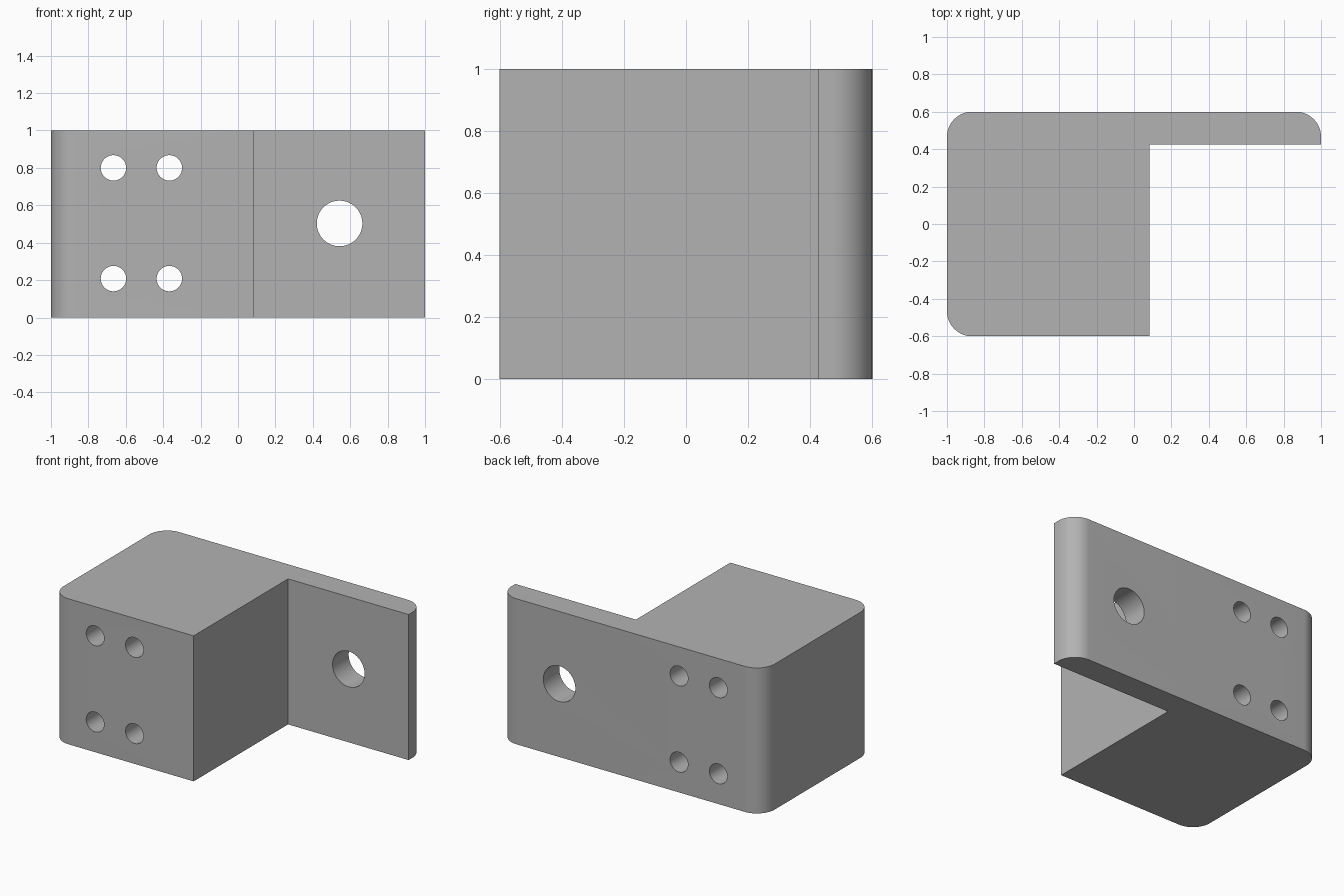
import bpy, bmesh, math

if "Cube" in bpy.data.objects:
    bpy.data.objects.remove(bpy.data.objects["Cube"])

HEIGHT, R = 1.0, 0.134

grey = bpy.data.materials.new("plain grey")
grey.diffuse_color = (0.45, 0.45, 0.45, 1)
grey.use_nodes = True
grey.node_tree.nodes["Principled BSDF"].inputs["Base Color"].default_value = grey.diffuse_color


def arc(cx, cy, start, steps=16):
    """Quarter-circle corner, counter-clockwise from the start angle."""
    return [(cx + R * math.cos(math.radians(start + 90 * i / steps)),
             cy + R * math.sin(math.radians(start + 90 * i / steps)))
            for i in range(steps + 1)]


# Plan outline: thick block on the left, thin flange along the back right
outline = ([(0.083, -0.6), (0.083, 0.425), (1, 0.425)]
           + arc(1 - R, 0.6 - R, 0)
           + arc(-1 + R, 0.6 - R, 90)
           + arc(-1 + R, -0.6 + R, 180))

bm = bmesh.new()
base = bm.faces.new([bm.verts.new((x, y, 0)) for x, y in outline])
top = bmesh.ops.extrude_face_region(bm, geom=[base])["geom"]
bmesh.ops.translate(bm, vec=(0, 0, HEIGHT),
                    verts=[v for v in top if isinstance(v, bmesh.types.BMVert)])
bmesh.ops.recalc_face_normals(bm, faces=bm.faces)
mesh = bpy.data.meshes.new("mounting_bracket")
bm.to_mesh(mesh)
bm.free()
bracket = bpy.data.objects.new("mounting_bracket", mesh)
bpy.context.collection.objects.link(bracket)
mesh.materials.append(grey)


def drill(x, z, radius):
    """Cut a round hole right through the bracket from front to back."""
    bpy.ops.mesh.primitive_cylinder_add(vertices=48, radius=radius, depth=2,
                                        location=(x, 0, z),
                                        rotation=(math.pi / 2, 0, 0))
    cutter = bpy.context.object
    cutter.name = "hole_cutter"
    cutter.hide_render = True
    cutter.data.materials.append(grey)
    mod = bracket.modifiers.new("hole", "BOOLEAN")
    mod.operation, mod.solver, mod.object = "DIFFERENCE", "EXACT", cutter
    bpy.context.view_layer.objects.active = bracket
    bpy.ops.object.modifier_apply(modifier=mod.name)
    bpy.data.objects.remove(cutter)


# Four small bolt holes through the block
for x in (-0.666, -0.367):
    for z in (0.208, 0.8):
        drill(x, z, 0.068)

# Large hole through the flange
drill(0.543, 0.503, 0.122)

bpy.ops.object.select_all(action="DESELECT")
bracket.select_set(True)
bpy.context.view_layer.objects.active = bracket
bpy.ops.object.shade_smooth_by_angle(angle=math.radians(30))
